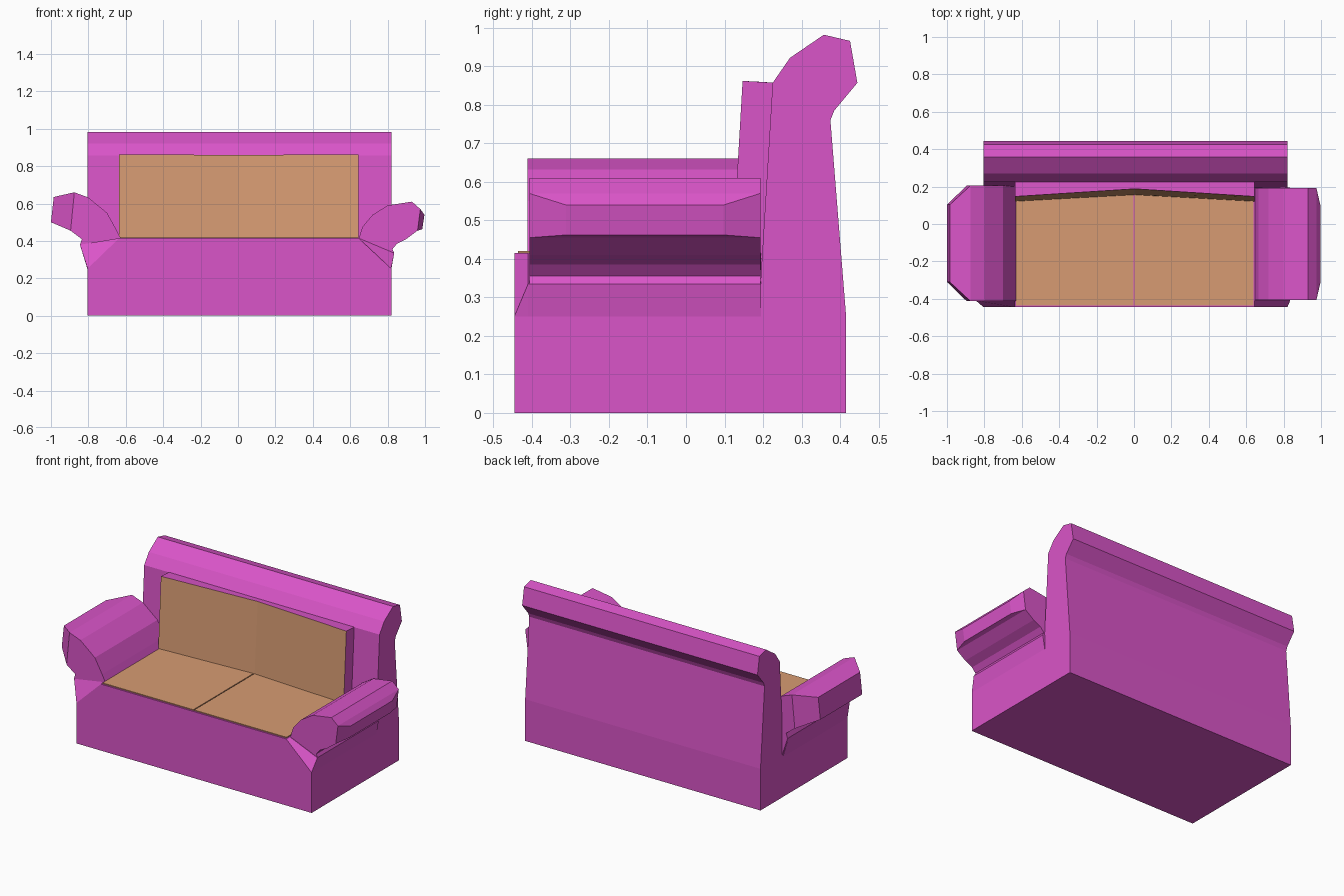
import bpy, bmesh

if "Cube" in bpy.data.objects:
    bpy.data.objects.remove(bpy.data.objects["Cube"])


def material(name, color):
    m = bpy.data.materials.new(name)
    m.diffuse_color = (*color, 1)
    m.use_nodes = True
    m.node_tree.nodes["Principled BSDF"].inputs["Base Color"].default_value = m.diffuse_color
    return m


PURPLE = material("purple_fabric", (0.70, 0.09, 0.58))
TAN = material("tan_fabric", (0.68, 0.33, 0.17))


def finish(name, bm, mat):
    bmesh.ops.recalc_face_normals(bm, faces=bm.faces)
    me = bpy.data.meshes.new(name)
    bm.to_mesh(me)
    bm.free()
    ob = bpy.data.objects.new(name, me)
    bpy.context.collection.objects.link(ob)
    me.materials.append(mat)
    return ob


def loft(name, rings, mat):
    """Skin equal-length rings of 3D points and cap both ends."""
    bm = bmesh.new()
    vs = [[bm.verts.new(p) for p in r] for r in rings]
    n = len(vs[0])
    for a, b in zip(vs, vs[1:]):
        for i in range(n):
            j = (i + 1) % n
            bm.faces.new((a[i], a[j], b[j], b[i]))
    bm.faces.new(vs[0])
    bm.faces.new(vs[-1])
    return finish(name, bm, mat)


def arm(name, body, tip, y0, y1, inset):
    """Scrolled arm: full-width body profile (x, z) plus a narrower outer tip."""
    bm = bmesh.new()
    nb = len(body)
    rings = [[bm.verts.new((x, y, z)) for x, z in body] +
             [bm.verts.new((x, y + s * inset, z)) for x, z in tip]
             for y, s in ((y0, 1), (y1, -1))]
    a, b = rings
    n = len(a)
    for i in range(n):
        j = (i + 1) % n
        bm.faces.new((a[i], a[j], b[j], b[i]))
    for r in rings:
        bm.faces.new(r[:nb])
        bm.faces.new([r[nb - 1]] + r[nb:] + [r[0]])
    return finish(name, bm, PURPLE)


# Base, with shoulders flaring out under the arms
front = [(-0.805, 0), (0.82, 0), (0.82, 0.25), (0.82, 0.25), (0.645, 0.415), (-0.635, 0.415), (-0.805, 0.25)]
flare = [(-0.805, 0), (0.82, 0), (0.82, 0.25), (0.835, 0.335), (0.645, 0.415), (-0.635, 0.415), (-0.845, 0.38)]
front[3] = (0.819, 0.252)
flare[2] = (0.82, 0.25)
front.insert(6, (-0.804, 0.252))
flare = flare[:6] + [(-0.845, 0.38), (-0.805, 0.25)]
loft("base", [[(x, y, z) for x, z in p]
              for y, p in ((-0.445, front), (-0.41, flare), (0.195, flare))], PURPLE)

# Backrest with rolled top
back = [(0.188, 0), (0.415, 0), (0.415, 0.26), (0.375, 0.76), (0.385, 0.785),
        (0.445, 0.857), (0.426, 0.966), (0.358, 0.982), (0.27, 0.922),
        (0.225, 0.857), (0.188, 0.25)]
loft("backrest", [[(x, y, z) for y, z in back] for x in (-0.805, 0.82)], PURPLE)

# Back cushion block and its slightly hollowed tan front
block = [(0.12, 0.40), (0.147, 0.862), (0.235, 0.857), (0.21, 0.40)]
hollow = [(0.155, 0.40), (0.188, 0.86), (0.235, 0.857), (0.21, 0.40)]
cushion = loft("back_cushion", [[(x, y, z) for y, z in p] for x, p in
               ((-0.635, block), (0.005, hollow), (0.645, block))], PURPLE)
cushion.data.materials.append(TAN)
for f in cushion.data.polygons:
    if f.normal.y < -0.8:
        f.material_index = 1

# Two seat cushions with a narrow gap
for name, x0, x1 in (("seat_left", -0.63, -0.003), ("seat_right", 0.003, 0.64)):
    loft(name, [[(x, -0.436, 0.38), (x, -0.436, 0.421), (x, 0.17, 0.421), (x, 0.17, 0.38)]
                for x in (x0, x1)], TAN)

# Arms, which differ from side to side
arm("arm_left",
    [(-0.895, 0.455), (-0.835, 0.41), (-0.845, 0.38), (-0.805, 0.26), (-0.64, 0.37),
     (-0.63, 0.42), (-0.65, 0.46), (-0.70, 0.55), (-0.80, 0.632), (-0.875, 0.66)],
    [(-0.985, 0.635), (-1.0, 0.5)], -0.412, 0.205, 0.102)
arm("arm_right",
    [(0.96, 0.455), (0.90, 0.41), (0.85, 0.385), (0.825, 0.355), (0.835, 0.335),
     (0.82, 0.26), (0.65, 0.38), (0.645, 0.41), (0.665, 0.475), (0.72, 0.54),
     (0.80, 0.59), (0.93, 0.61), (0.975, 0.57)],
    [(0.997, 0.54), (0.985, 0.462)], -0.407, 0.193, 0.095)
